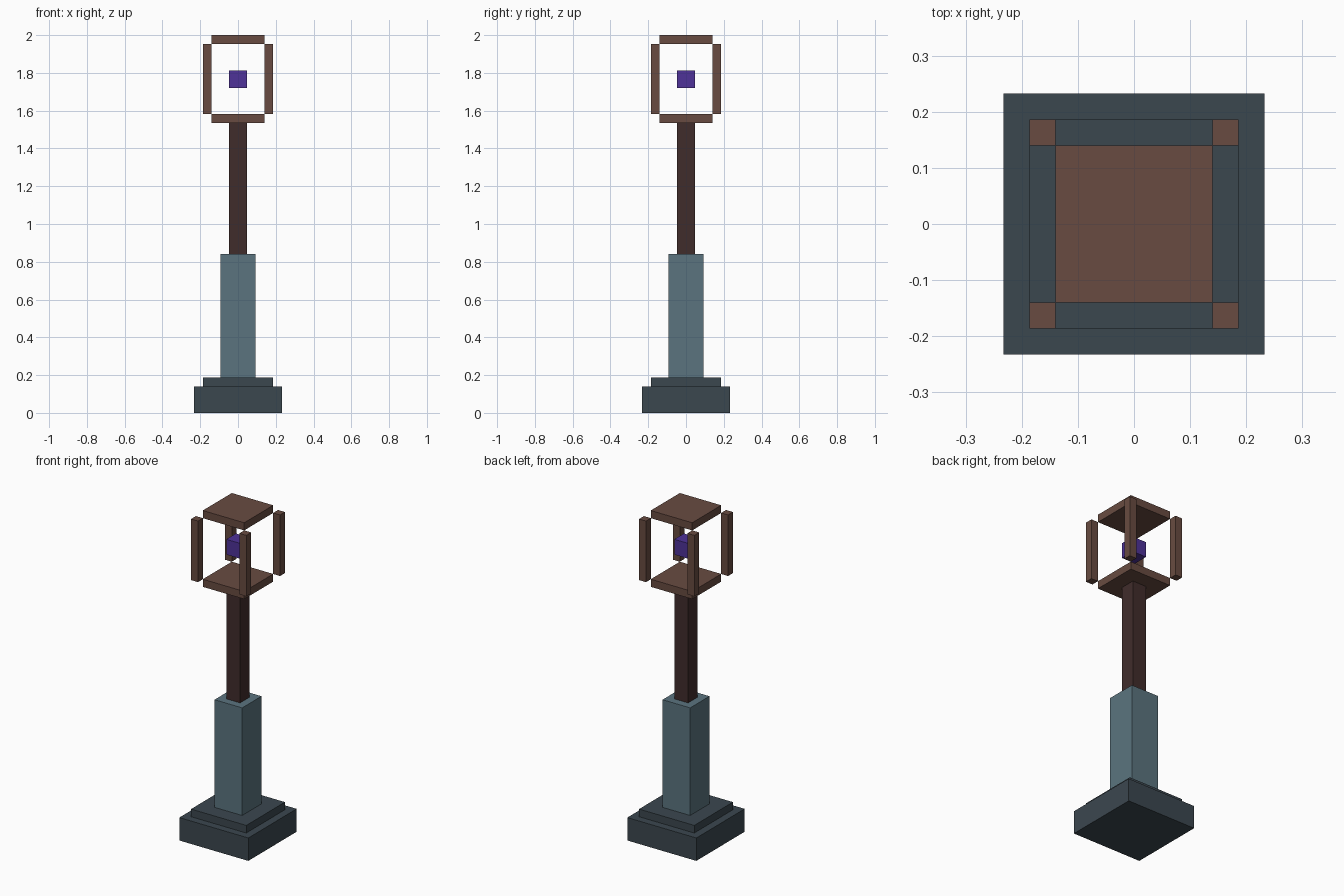
import bpy

if "Cube" in bpy.data.objects:
    bpy.data.objects.remove(bpy.data.objects["Cube"])

U = 2 / 43  # one block unit: the lamp post is 43 units tall


def material(name, hex_code):
    def linear(c):
        c /= 255
        return c / 12.92 if c <= 0.04045 else ((c + 0.055) / 1.055) ** 2.4
    mat = bpy.data.materials.new(name)
    rgb = [linear(int(hex_code[i:i + 2], 16)) for i in (0, 2, 4)]
    mat.diffuse_color = (*rgb, 1)
    mat.use_nodes = True
    mat.node_tree.nodes["Principled BSDF"].inputs["Base Color"].default_value = mat.diffuse_color
    return mat


def block(name, width, bottom, top, mat, x=0, y=0):
    """Square block, measured in block units."""
    bpy.ops.mesh.primitive_cube_add(size=1, location=(x * U, y * U, (bottom + top) / 2 * U))
    ob = bpy.context.object
    ob.name = name
    ob.scale = (width * U, width * U, (top - bottom) * U)
    bpy.ops.object.transform_apply(location=False, rotation=False, scale=True)
    ob.data.materials.append(mat)
    return ob


dark_stone = material("dark_stone", "3b474f")
blue_stone = material("blue_grey_stone", "5b747f")
dark_wood = material("dark_wood", "402c2b")
wood = material("brown_wood", "684b41")
purple = material("purple_glow", "4e3298")

# Stepped base and column
block("base", 10, 0, 3, dark_stone)
block("base_step", 8, 3, 4, dark_stone)
block("lower_column", 4, 4, 18.1, blue_stone)
block("upper_pole", 2, 18.1, 33, dark_wood)

# Lantern plates and floating light
block("lantern_floor", 6, 33, 34, wood)
block("lantern_roof", 6, 42, 43, wood)
block("lantern_light", 2, 37, 39, purple)

# Corner posts, just outside the plates
for sx, side in ((-1, "left"), (1, "right")):
    for sy, end in ((-1, "front"), (1, "back")):
        block(f"lantern_post_{end}_{side}", 1, 34, 42, wood, sx * 3.5, sy * 3.5)
